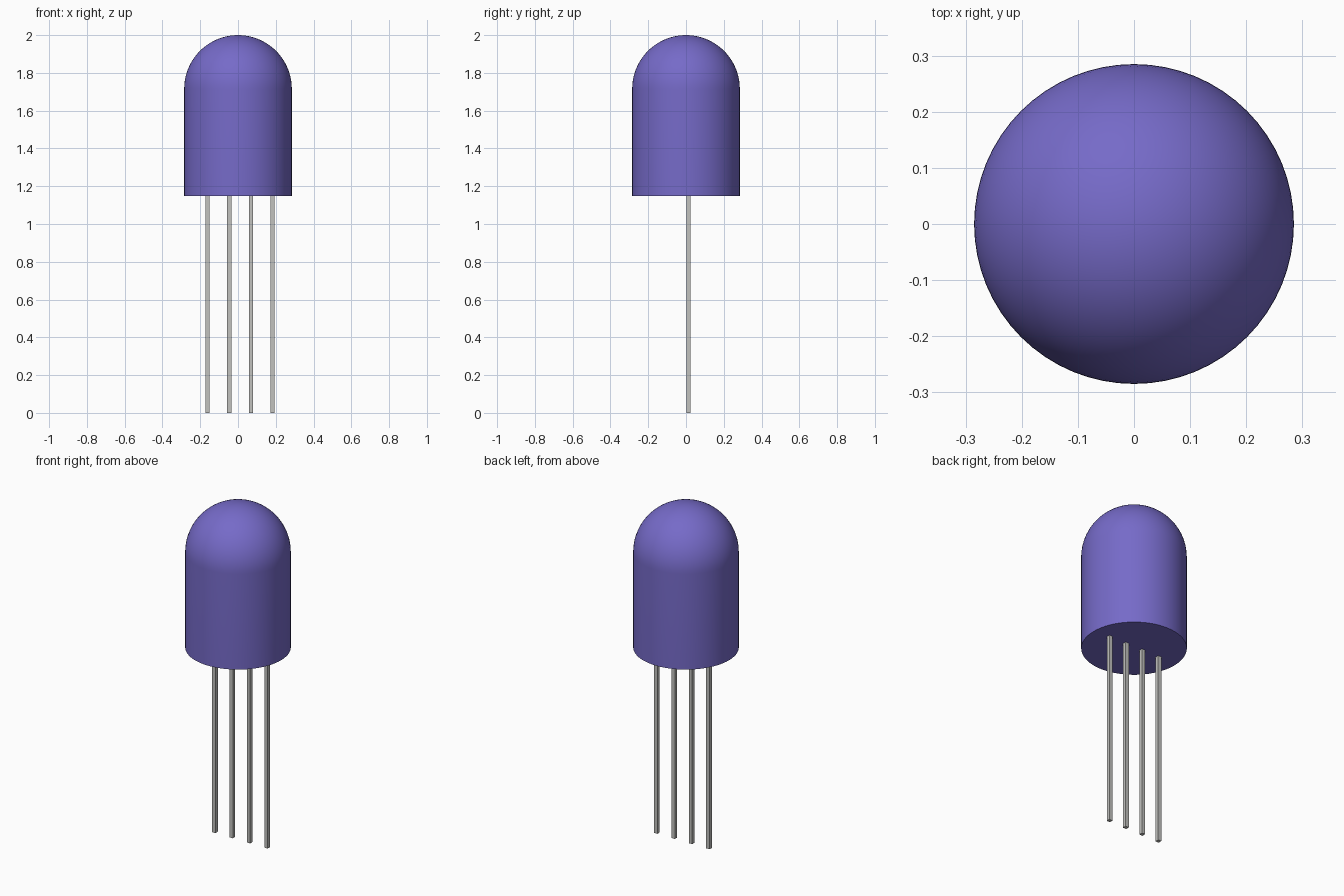
import bpy, bmesh, math
from mathutils import Matrix, Vector

cube = bpy.data.objects.get("Cube")
if cube:
    bpy.data.objects.remove(cube, do_unlink=True)


def material(name, rgb):
    mat = bpy.data.materials.new(name)
    mat.use_nodes = True
    mat.diffuse_color = (*rgb, 1)
    mat.node_tree.nodes["Principled BSDF"].inputs["Base Color"].default_value = (*rgb, 1)
    return mat


def add_object(name, bm, mat):
    bmesh.ops.recalc_face_normals(bm, faces=bm.faces)
    mesh = bpy.data.meshes.new(name)
    bm.to_mesh(mesh)
    bm.free()
    mesh.materials.append(mat)
    obj = bpy.data.objects.new(name, mesh)
    bpy.context.collection.objects.link(obj)
    return obj


violet = material("violet plastic", (0.18, 0.145, 0.58))
metal = material("grey metal", (0.54, 0.54, 0.52))

RADIUS, BASE_Z, TOP_Z = 0.285, 1.147, 2.0
DOME_Z = TOP_Z - RADIUS
SEGMENTS, RINGS = 64, 20

# Domed body: a spun profile from base centre to the top of the dome
profile = [Vector((0, 0, BASE_Z)), Vector((RADIUS, 0, BASE_Z))]
for i in range(RINGS + 1):
    a = math.pi / 2 * i / RINGS
    profile.append(Vector((RADIUS * math.cos(a), 0, DOME_Z + RADIUS * math.sin(a))))
bm = bmesh.new()
verts = [bm.verts.new(p) for p in profile]
edges = [bm.edges.new(pair) for pair in zip(verts, verts[1:])]
bmesh.ops.spin(bm, geom=verts + edges, cent=(0, 0, 0), axis=(0, 0, 1),
               angle=math.tau, steps=SEGMENTS, use_merge=True)
bmesh.ops.remove_doubles(bm, verts=bm.verts, dist=1e-4)
body = add_object("domed_body", bm, violet)
bpy.ops.object.select_all(action='DESELECT')
body.select_set(True)
bpy.context.view_layer.objects.active = body
bpy.ops.object.shade_smooth_by_angle(angle=math.radians(35))

# Four square wire legs, evenly spaced and set slightly behind the centre
LEG_WIDTH, LEG_TOP = 0.022, BASE_Z + 0.01
for i in range(4):
    x = -0.161 + 0.1145 * i
    bm = bmesh.new()
    bmesh.ops.create_cube(bm, size=1, matrix=Matrix.Translation((x, 0.013, LEG_TOP / 2))
                          @ Matrix.Diagonal((LEG_WIDTH, LEG_WIDTH, LEG_TOP, 1)))
    add_object(f"wire_leg_{i + 1}", bm, metal)
